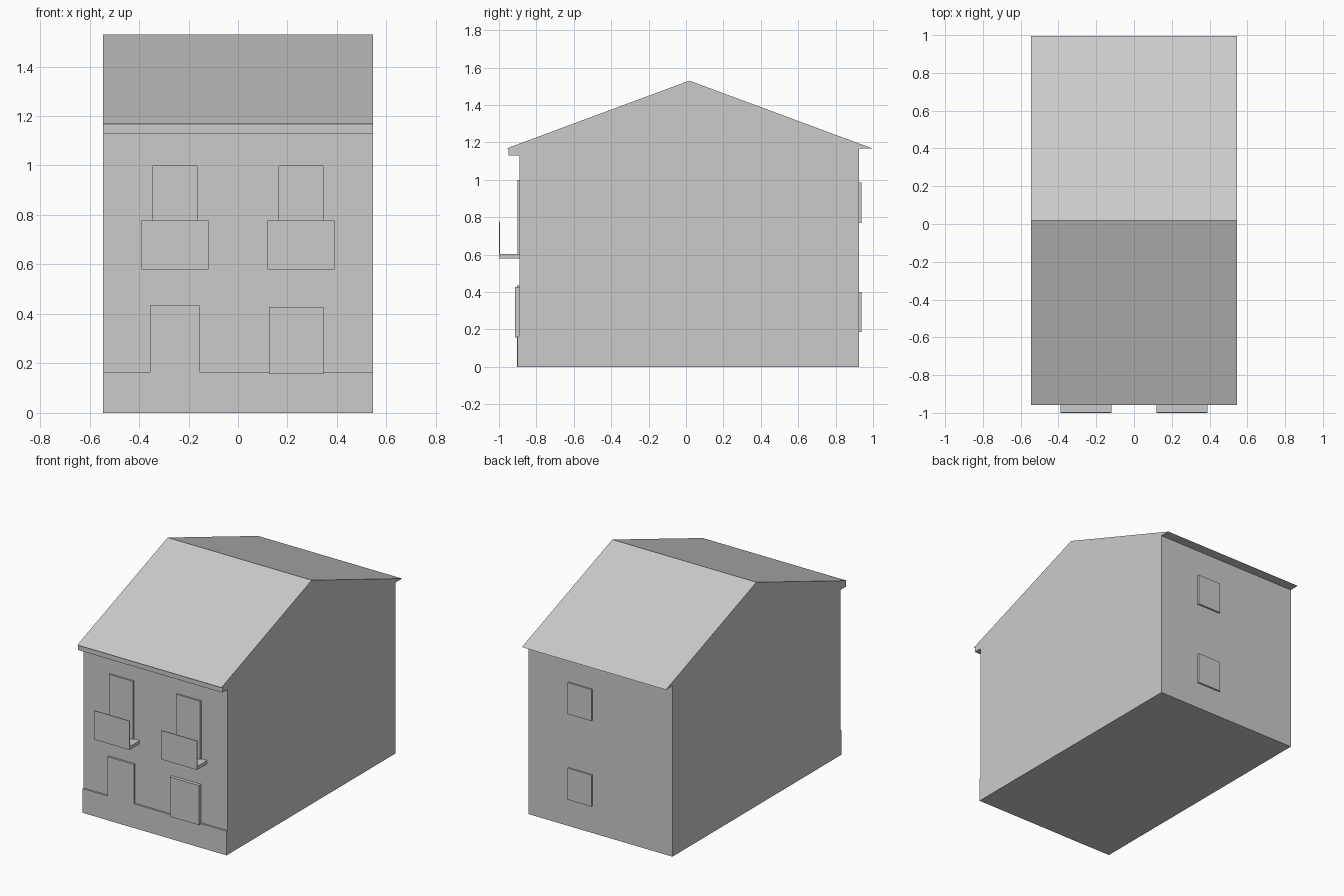
import bpy

if "Cube" in bpy.data.objects:
    bpy.data.objects.remove(bpy.data.objects["Cube"])

plaster = bpy.data.materials.new("light grey")
plaster.diffuse_color = (0.6, 0.6, 0.6, 1)
plaster.use_nodes = True
plaster.node_tree.nodes["Principled BSDF"].inputs["Base Color"].default_value = plaster.diffuse_color


def make(name, verts, faces):
    mesh = bpy.data.meshes.new(name)
    mesh.from_pydata(verts, [], faces)
    mesh.materials.append(plaster)
    obj = bpy.data.objects.new(name, mesh)
    bpy.context.collection.objects.link(obj)
    return obj


def extrude(name, outline, to3d, a, b):
    """Prism: counter-clockwise outline swept from a to b."""
    n = len(outline)
    verts = [to3d(p, d) for d in (a, b) for p in outline]
    faces = [tuple(range(n))[::-1], tuple(range(n, 2 * n))]
    faces += [(i, (i + 1) % n, (i + 1) % n + n, i + n) for i in range(n)]
    return make(name, verts, faces)


def along_x(name, outline, x0, x1):
    return extrude(name, outline, lambda p, d: (d, p[0], p[1]), x0, x1)


def box(name, x0, x1, y0, y1, z0, z1):
    return along_x(name, [(y0, z0), (y1, z0), (y1, z1), (y0, z1)], x0, x1)


W = 0.545        # half width of the house
FRONT = -0.89    # front wall plane
BACK = 0.925     # back wall plane
EAVE = 1.168

# Walls and gabled roof with overhanging eaves, one swept profile
along_x("house_body", [
    (FRONT, 0), (BACK, 0), (BACK, EAVE), (0.995, EAVE),
    (0.018, 1.53), (-0.958, EAVE), (FRONT, EAVE)], -W, W)

# Cornice under the front eave
box("front_cornice", -W, W, -0.948, FRONT, 1.13, EAVE)

# Plinth strips on each side of the front door
box("plinth_left", -W, -0.355, -0.902, FRONT, 0, 0.165)
box("plinth_right", -0.155, W, -0.902, FRONT, 0, 0.165)
box("front_door", -0.355, -0.155, -0.903, FRONT, 0, 0.435)

# Ground floor window
box("front_window", 0.125, 0.345, -0.913, FRONT, 0.157, 0.428)

# Balconies: door, floor slab and thin front panel
for side, c in (("left", -0.255), ("right", 0.255)):
    box("balcony_door_" + side, c - 0.091, c + 0.091, -0.902, FRONT, 0.603, 1.0)
    box("balcony_floor_" + side, c - 0.135, c + 0.135, -1.0, FRONT, 0.58, 0.603)
    box("balcony_panel_" + side, c - 0.135, c + 0.135, -1.0, -0.995, 0.603, 0.778)

# Back windows, one per floor
for floor, z in (("lower", 0.185), ("upper", 0.77)):
    box("back_window_" + floor, 0.06, 0.24, BACK, 0.937, z, z + 0.215)
